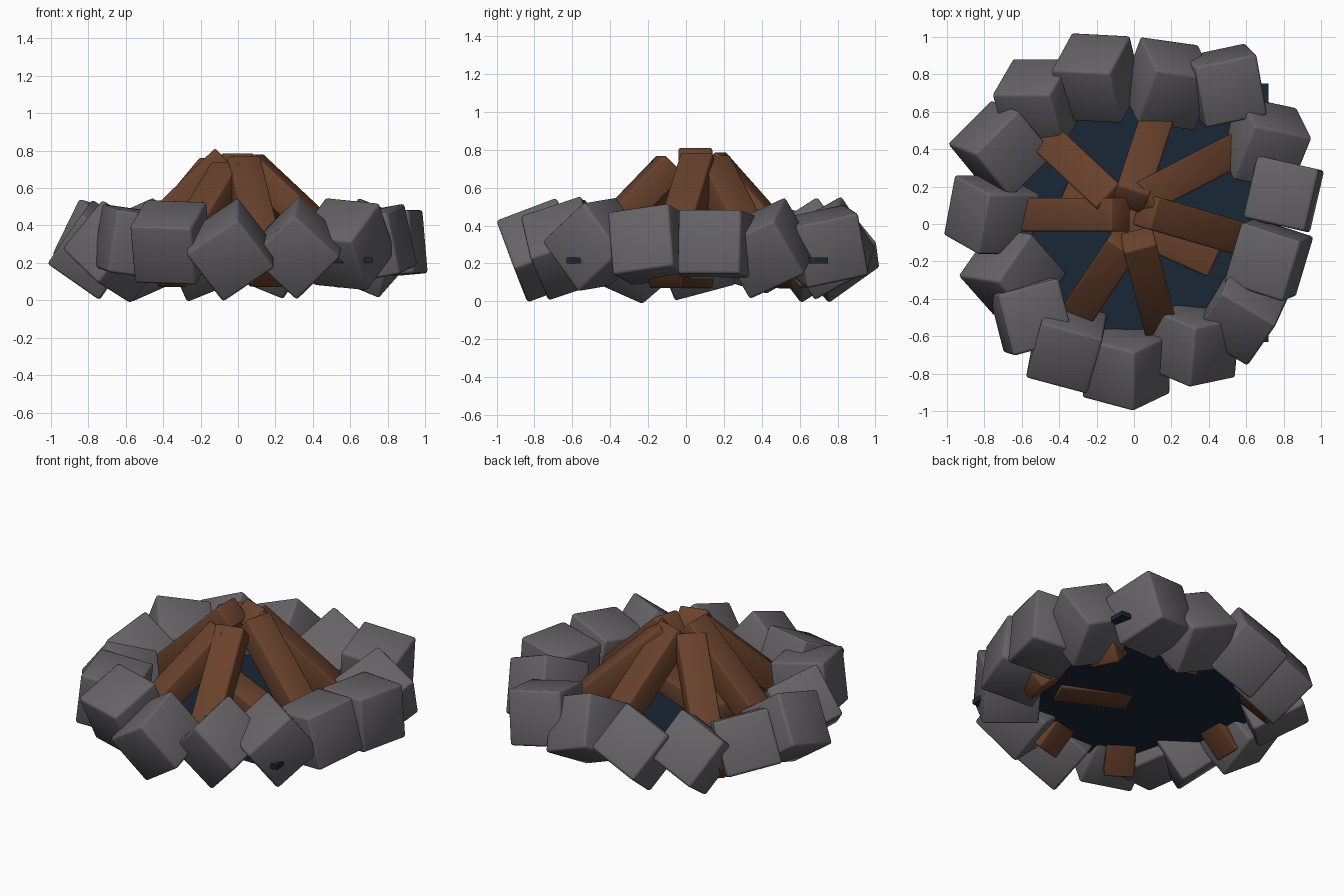
import bpy
from math import radians
from mathutils import Vector, Euler

default = bpy.data.objects.get("Cube")
if default:
    bpy.data.objects.remove(default, do_unlink=True)


def make_material(name, color):
    mat = bpy.data.materials.new(name)
    mat.use_nodes = True
    mat.diffuse_color = color
    mat.node_tree.nodes["Principled BSDF"].inputs["Base Color"].default_value = color
    return mat


stone_grey = make_material("stone grey", (0.132, 0.125, 0.135, 1))
wood_brown = make_material("wood brown", (0.142, 0.054, 0.025, 1))
ash_blue = make_material("dark blue ash", (0.009, 0.020, 0.036, 1))


def block(name, size, location, rotation, material, bevel=0.0):
    """Box with optional softened edges."""
    bpy.ops.mesh.primitive_cube_add(size=1, location=location, rotation=rotation)
    obj = bpy.context.object
    obj.name = name
    obj.scale = size
    bpy.ops.object.transform_apply(location=False, rotation=False, scale=True)
    obj.data.materials.append(material)
    if bevel:
        mod = obj.modifiers.new("soft edges", 'BEVEL')
        mod.width = bevel
        mod.segments = 2
        bpy.ops.object.shade_smooth()
    return obj


# Ash bed under the fire
block("ash_bed", (1.38, 1.38, 0.03), (0.03, 0.06, 0.215), (0, 0, 0), ash_blue)

# Ring of tumbled stones: x, y, z, then tilt about x, tilt about y, spin
STONES = [
    (-0.20, 0.78, 0.27, 38, -22, -3),
    (0.18, 0.75, 0.28, 30, 22, -8),
    (0.49, 0.74, 0.29, 12, 8, 12),
    (0.70, 0.43, 0.28, 25, 22, -12),
    (0.80, 0.16, 0.30, 0, -5, -13),
    (0.72, -0.19, 0.30, 8, -10, -18),
    (0.58, -0.47, 0.30, 38, 5, -31),
    (0.32, -0.64, 0.28, 25, 42, 12),
    (-0.04, -0.76, 0.27, 25, -33, -15),
    (-0.36, -0.65, 0.31, 25, 2, -15),
    (-0.55, -0.49, 0.31, 5, 8, 15),
    (-0.65, -0.27, 0.26, 35, 20, 55),
    (-0.76, 0.05, 0.27, 18, 35, 0),
    (-0.71, 0.40, 0.29, 25, 12, 45),
    (-0.51, 0.65, 0.27, 35, -24, 0),
]
for i, (x, y, z, *angles) in enumerate(STONES, 1):
    block(f"ring_stone_{i}", (0.34,) * 3, (x, y, z),
          Euler([radians(a) for a in angles]), stone_grey, 0.016)


def log(name, foot, tip):
    """Squared log running from its foot to its tip."""
    foot, tip = Vector(foot), Vector(tip)
    axis = tip - foot
    turn = axis.to_track_quat('Z', 'Y').to_euler()
    block(name, (0.18, 0.15, axis.length), (foot + tip) / 2, turn, wood_brown, 0.012)


# Logs leaning together: foot x, foot y, tip x, tip y, tip height
LEANING = [
    (0.16, 0.68, -0.02, 0.13, 0.74),
    (0.61, 0.43, 0.03, 0.13, 0.72),
    (0.71, -0.12, 0.06, 0.07, 0.73),
    (0.17, -0.66, 0.02, -0.08, 0.72),
    (-0.38, -0.60, -0.04, -0.09, 0.69),
    (-0.73, 0.05, -0.07, 0.05, 0.76),
    (-0.60, 0.58, -0.11, 0.12, 0.71),
]
for i, (fx, fy, tx, ty, tz) in enumerate(LEANING, 1):
    log(f"leaning_log_{i}", (fx, fy, 0.12), (tx, ty, tz))

# Log lying across the ash
log("lying_log", (0.43, -0.20, 0.26), (-0.38, 0.16, 0.29))
